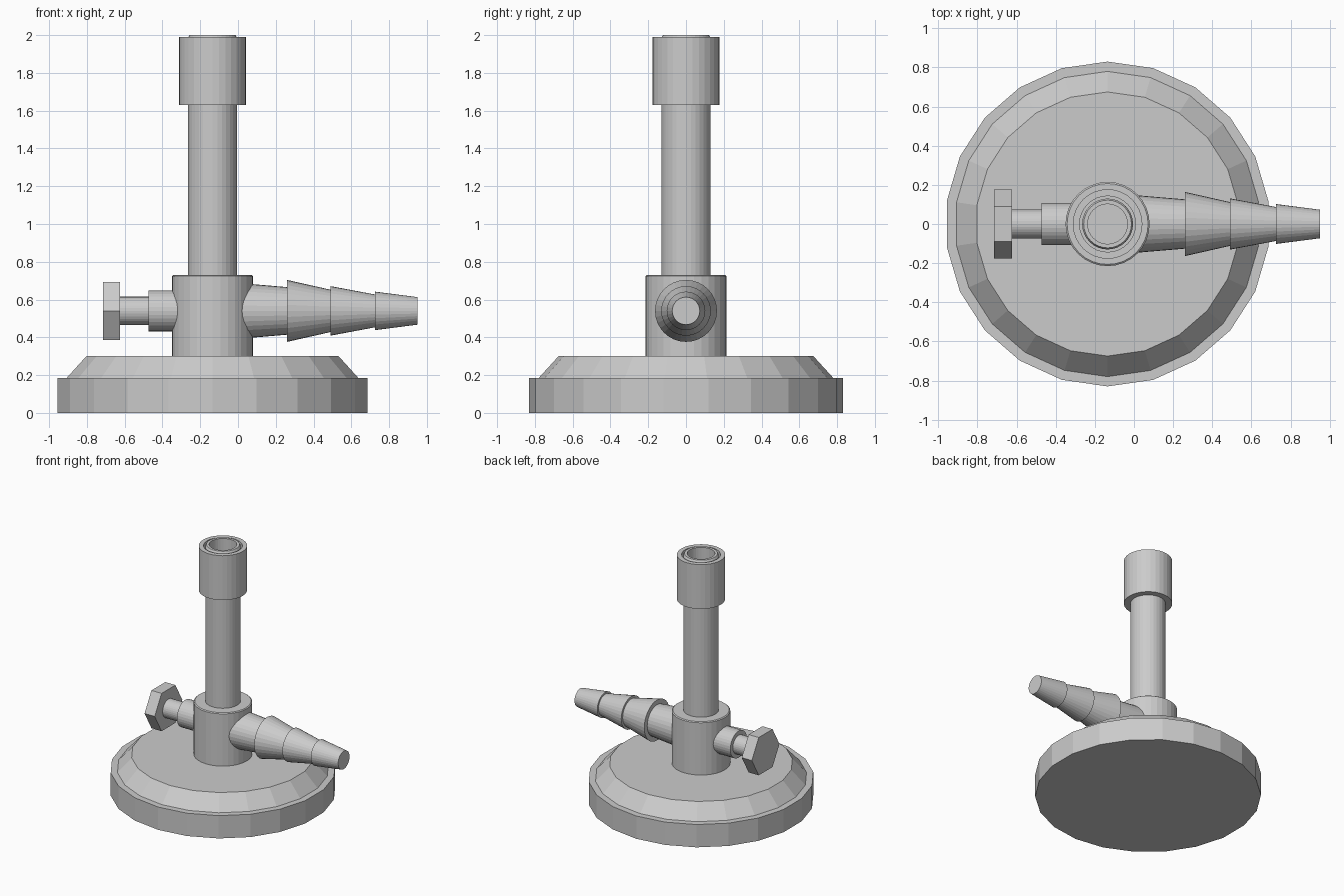
import bpy, bmesh
from math import pi, sin, cos

if "Cube" in bpy.data.objects:
    bpy.data.objects.remove(bpy.data.objects["Cube"])

CX = -0.135   # axis of the upright parts
CZ = 0.54     # axis height of the side fittings


def lathe(name, profile, sides=32, axis='Z', phase=pi / 2, closed=False):
    """Spin (radius, position) points around the upright or the side axis."""
    bm = bmesh.new()
    rings = []
    for r, h in profile:
        ring = []
        for i in range(sides):
            a = phase + 2 * pi * i / sides
            u, v = r * cos(a), r * sin(a)
            co = (CX + u, v, h) if axis == 'Z' else (h, u, CZ + v)
            ring.append(bm.verts.new(co))
        rings.append(ring)
    pairs = list(zip(rings, rings[1:]))
    if closed:
        pairs.append((rings[-1], rings[0]))
    else:
        bm.faces.new(rings[0])
        bm.faces.new(rings[-1])
    for a, b in pairs:
        for i in range(sides):
            j = (i + 1) % sides
            bm.faces.new((a[i], a[j], b[j], b[i]))
    bmesh.ops.recalc_face_normals(bm, faces=bm.faces)
    mesh = bpy.data.meshes.new(name)
    bm.to_mesh(mesh)
    bm.free()
    obj = bpy.data.objects.new(name, mesh)
    bpy.context.collection.objects.link(obj)
    return obj


# Heavy foot with a ledge and a sloped shoulder
lathe("base", [(0.83, 0), (0.83, 0.185), (0.78, 0.185), (0.675, 0.30)], sides=22)

# Collar that carries the side fittings
lathe("collar", [(0.215, 0.295), (0.215, 0.724), (0.207, 0.73)])

# Hollow burner tube
lathe("burner_tube", [(0.13, 0.72), (0.13, 1.985), (0.122, 2.0),
                      (0.102, 2.0), (0.102, 0.76)])

# Sleeve around the mouth, with a shallow groove next to the tube
lathe("mouth_sleeve", [(0.125, 1.63), (0.178, 1.63), (0.178, 1.99),
                       (0.143, 1.99), (0.143, 1.94), (0.125, 1.94)], closed=True)

# Barbed hose connector
lathe("hose_connector", [(0.148, 0.0), (0.126, 0.26), (0.164, 0.26), (0.112, 0.49),
                         (0.131, 0.49), (0.087, 0.725), (0.102, 0.725), (0.073, 0.95)],
      axis='X')

# Valve: stepped spindle and hexagonal knob
lathe("valve_spindle", [(0.108, -0.27), (0.108, -0.473), (0.075, -0.473), (0.075, -0.64)],
      axis='X')
lathe("valve_knob", [(0.177, -0.624), (0.177, -0.715)], sides=6, axis='X', phase=0)
